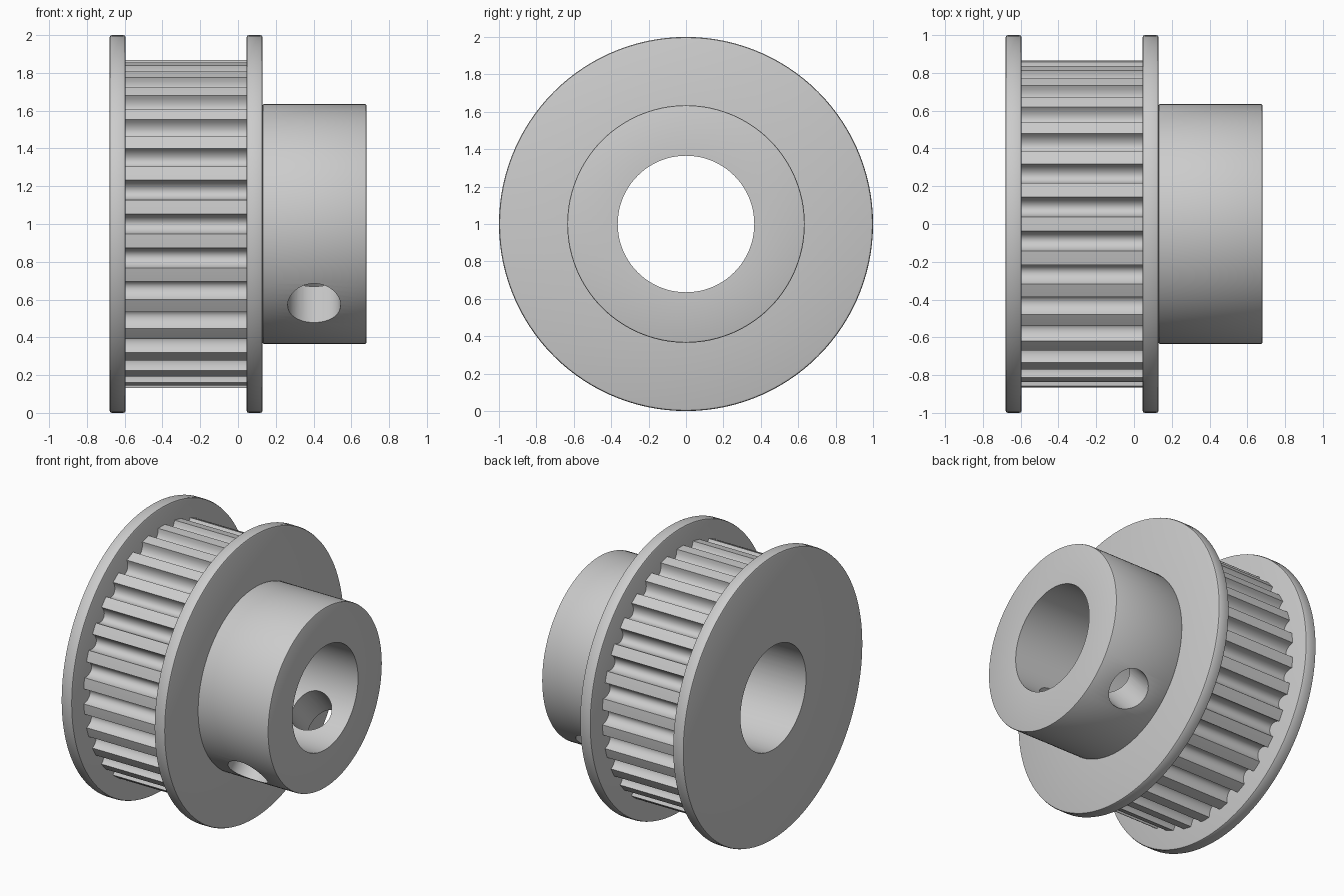
import bpy, bmesh
from math import sin, cos, pi, radians
from mathutils import Vector

cube = bpy.data.objects.get("Cube")
if cube:
    bpy.data.objects.remove(cube, do_unlink=True)

BORE, RIM, TOOTH_TIP, HUB = 0.365, 1.0, 0.868, 0.635
TEETH, GROOVE_HALF, GROOVE_DEPTH = 30, 0.053, 0.07
SEGMENTS = 120

metal = bpy.data.materials.new("grey metal")
metal.use_nodes = True
metal.diffuse_color = (0.6, 0.6, 0.6, 1)
metal.node_tree.nodes["Principled BSDF"].inputs["Base Color"].default_value = (0.6, 0.6, 0.6, 1)


def polar(x, r, a):
    """Point around the x axle; angle 0 faces front, rising upward."""
    return Vector((x, -r * cos(a), 1 + r * sin(a)))


def ring_part(name, x0, x1, outline, bevel=0.0):
    """Solid ring with a round bore; outline is a list of (angle, radius)."""
    bm = bmesh.new()
    sections = []
    for a, r in outline:
        profile = [(x0, BORE), (x0, r - bevel)]
        if bevel:
            soft = bevel * (1 - cos(pi / 4))
            profile += [(x0 + soft, r - soft), (x0 + bevel, r),
                        (x1 - bevel, r), (x1 - soft, r - soft)]
        else:
            profile.append((x1, r))
        if bevel:
            profile.append((x1, r - bevel))
        profile.append((x1, BORE))
        sections.append([bm.verts.new(polar(x, rad, a)) for x, rad in profile])
    for i, here in enumerate(sections):
        after = sections[(i + 1) % len(sections)]
        for j in range(len(here)):
            k = (j + 1) % len(here)
            bm.faces.new((here[j], here[k], after[k], after[j]))
    bmesh.ops.recalc_face_normals(bm, faces=bm.faces)
    mesh = bpy.data.meshes.new(name)
    bm.to_mesh(mesh)
    bm.free()
    mesh.materials.append(metal)
    obj = bpy.data.objects.new(name, mesh)
    bpy.context.collection.objects.link(obj)
    return obj


def activate(obj):
    bpy.ops.object.select_all(action='DESELECT')
    obj.select_set(True)
    bpy.context.view_layer.objects.active = obj


def circle(r):
    return [(2 * pi * i / SEGMENTS, r) for i in range(SEGMENTS)]


def toothed_outline(steps=10):
    """Rounded grooves cut into the tip circle, one centred on the front."""
    points = []
    pitch = 2 * pi / TEETH
    for k in range(TEETH):
        for s in range(steps + 1):
            t = pi * s / steps
            points.append((k * pitch - GROOVE_HALF * cos(t) / TOOTH_TIP,
                           TOOTH_TIP - GROOVE_DEPTH * sin(t)))
        points.append(((k + 0.5) * pitch, TOOTH_TIP))
    return points


# Flanges, toothed drum and hub
parts = [
    ring_part("left_end_flange", -0.68, -0.595, circle(RIM), 0.012),
    ring_part("toothed_drum", -0.595, 0.045, toothed_outline()),
    ring_part("hub_side_flange", 0.045, 0.13, circle(RIM), 0.012),
]
hub = ring_part("hub", 0.13, 0.68, circle(HUB), 0.008)
parts.append(hub)

# Two set-screw holes a quarter turn apart through the hub wall
for angle in (radians(-42.5), radians(-132.5)):
    direction = polar(0, 1, angle) - Vector((0, 0, 1))
    bpy.ops.mesh.primitive_cylinder_add(
        vertices=48, radius=0.14, depth=0.6, location=polar(0.403, 0.5, angle),
        rotation=direction.to_track_quat('Z', 'Y').to_euler())
    cutter = bpy.context.object
    cutter.name = "screw_hole_cutter"
    cutter.hide_render = True
    cutter.data.materials.append(metal)
    cut = hub.modifiers.new("screw_hole", 'BOOLEAN')
    cut.operation, cut.solver, cut.object = 'DIFFERENCE', 'EXACT', cutter
    activate(hub)
    bpy.ops.object.modifier_apply(modifier=cut.name)
    bpy.data.objects.remove(cutter, do_unlink=True)

for part in parts:
    activate(part)
    bpy.ops.object.shade_smooth_by_angle(angle=radians(30))
